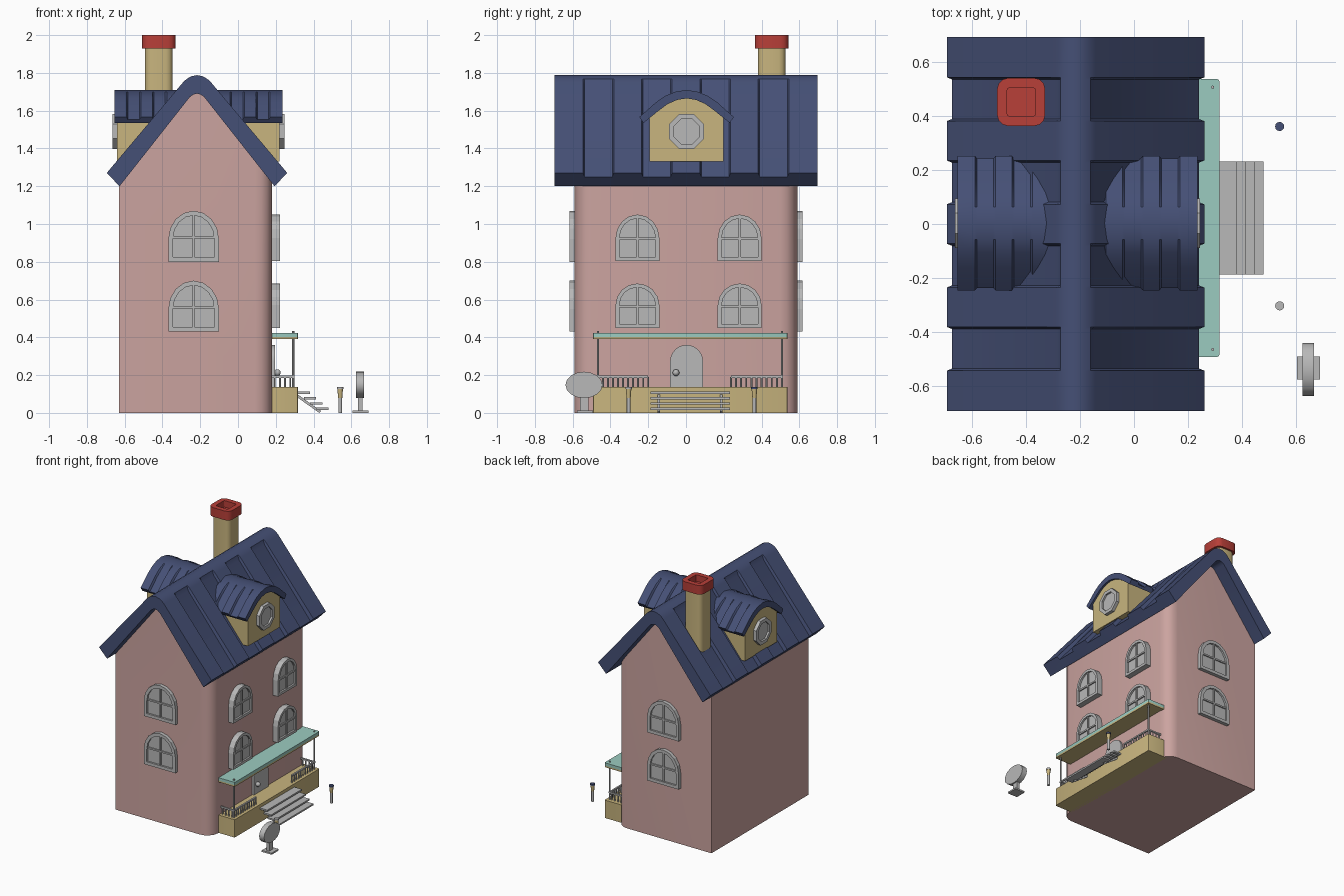
import bpy, bmesh
from math import sin, cos, pi, radians
from mathutils import Vector, Matrix

if "Cube" in bpy.data.objects:
    bpy.data.objects.remove(bpy.data.objects["Cube"])


def material(name, *rgb):
    m = bpy.data.materials.new(name)
    m.use_nodes = True
    m.diffuse_color = (*rgb, 1)
    m.node_tree.nodes["Principled BSDF"].inputs["Base Color"].default_value = (*rgb, 1)
    return m


PINK = material("pink_plaster", 0.60, 0.37, 0.35)
TAN = material("tan_stone", 0.58, 0.46, 0.21)
NAVY = material("navy_roofing", 0.06, 0.08, 0.18)
RED = material("red_clay", 0.48, 0.05, 0.04)
TEAL = material("teal_canopy", 0.33, 0.60, 0.53)
GREY = material("light_grey", 0.48, 0.48, 0.48)

CX = -0.217          # ridge position
WALL_X, WALL_Y = 0.18, 0.59


def finish(name, bm, mat, smooth=True):
    bmesh.ops.recalc_face_normals(bm, faces=bm.faces)
    me = bpy.data.meshes.new(name)
    bm.to_mesh(me)
    bm.free()
    me.materials.append(mat)
    ob = bpy.data.objects.new(name, me)
    bpy.context.collection.objects.link(ob)
    if smooth:
        bpy.ops.object.select_all(action='DESELECT')
        ob.select_set(True)
        bpy.context.view_layer.objects.active = ob
        bpy.ops.object.shade_smooth_by_angle(angle=radians(32))
    return ob


def prism(bm, pts, lo, hi, M=Matrix()):
    """Extrude a 2D outline from lo to hi along local z; returns the end cap."""
    a, b = [[bm.verts.new(M @ Vector((u, v, w))) for u, v in pts] for w in (lo, hi)]
    n = len(pts)
    for i in range(n):
        j = (i + 1) % n
        bm.faces.new((a[i], a[j], b[j], b[i]))
    bm.faces.new(a[::-1])
    return bm.faces.new(b)


def box(bm, x0, x1, y0, y1, z0, z1, M=Matrix()):
    prism(bm, [(x0, y0), (x1, y0), (x1, y1), (x0, y1)], z0, z1, M)


def cylinder(bm, x, y, z0, z1, r0, r1=None, n=12):
    bmesh.ops.create_cone(bm, cap_ends=True, segments=n, radius1=r0,
                          radius2=r0 if r1 is None else r1, depth=z1 - z0,
                          matrix=Matrix.Translation((x, y, (z0 + z1) / 2)))


def rounded_rect(x0, x1, y0, y1, right, left, seg=4):
    pts = []
    for k, (x, y, sx, sy) in enumerate([(x1, y1, -1, -1), (x0, y1, 1, -1),
                                        (x0, y0, 1, 1), (x1, y0, -1, 1)]):
        r = right if sx < 0 else left
        steps = seg if r else 0
        for i in range(steps + 1):
            a = k * pi / 2 + i / max(steps, 1) * pi / 2
            pts.append((x + sx * r + r * cos(a), y + sy * r + r * sin(a)))
    return pts


def facing(w, origin):
    """Local frame on a wall: u along the wall, v up, w outward."""
    w, v = Vector(w), Vector((0, 0, 1))
    m = Matrix((v.cross(w), v, w)).transposed().to_4x4()
    m.translation = origin
    return m


def arch(width, height, spring, seg=8):
    r = width / 2
    return [(-r, 0), (r, 0)] + [(r * cos(pi * i / seg), spring + (height - spring) * sin(pi * i / seg))
                                for i in range(seg + 1)]


def sink(bm, face, rim, depth):
    """Inset a cap and push its middle inward."""
    n = face.normal.copy() if face.normal.length else None
    face.normal_update()
    n = face.normal.copy()
    bmesh.ops.inset_region(bm, faces=[face], thickness=rim, use_even_offset=True)
    new = bmesh.ops.extrude_discrete_faces(bm, faces=[face])["faces"]
    bmesh.ops.translate(bm, verts=new[0].verts, vec=n * -depth)


def framed_window(name, outline, M, depth, rim, bars):
    bm = bmesh.new()
    sink(bm, prism(bm, outline, -0.01, depth, M), rim, 0.014)
    w = max(p[0] for p in outline) - rim
    h = max(p[1] for p in outline)
    if bars:
        box(bm, -0.006, 0.006, rim, h - rim, 0, depth - 0.005, M)
        box(bm, -w, w, h * 0.48 - 0.006, h * 0.48 + 0.006, 0, depth - 0.005, M)
    finish(name, bm, GREY, False)


def banded_roof(name, raised, sunk, start, end, bands, M):
    """Loft two alternating profiles along local z to make raised ribs."""
    bm = bmesh.new()
    step, gap, rings = (end - start) / bands, 0.004, []
    for i in range(bands):
        prof = sunk if i % 2 else raised
        full = prof + [(-u, v) for u, v in reversed(prof) if u > 0]
        for w in (start + i * step + gap * (i > 0), start + (i + 1) * step - gap * (i < bands - 1)):
            rings.append([bm.verts.new(M @ Vector((u, v, w))) for u, v in full])
    n = len(rings[0])
    for a, b in zip(rings, rings[1:]):
        for i in range(n):
            bm.faces.new((a[i], a[(i + 1) % n], b[(i + 1) % n], b[i]))
    bm.faces.new(rings[0])
    bm.faces.new(rings[-1])
    finish(name, bm, NAVY)


# House body: footprint rounded on the porch side, gable cut by two planes
bm = bmesh.new()
prism(bm, rounded_rect(-0.63, WALL_X, -WALL_Y, WALL_Y, 0.09, 0), 0, 1.9)
for s in (-1, 1):
    bmesh.ops.bisect_plane(bm, geom=bm.verts[:] + bm.edges[:] + bm.faces[:], plane_co=(CX, 0, 1.73),
                           plane_no=(s * 0.76, 0, 0.64), clear_outer=True)
    bmesh.ops.holes_fill(bm, edges=[e for e in bm.edges if e.is_boundary])
finish("house_body", bm, PINK)

# Main roof
inner = [(0, 1.69), (0.02, 1.685), (0.038, 1.672), (0.41, 1.2)]
ridge = [(0.055, 1.768), (0.03, 1.782), (0, 1.788)]
banded_roof("main_roof", inner + [(0.478, 1.27), (0.074, 1.75)] + ridge,
            inner + [(0.458, 1.25), (0.068, 1.732)] + ridge,
            -0.695, 0.695, 9, facing((0, 1, 0), (CX, 0, 0)))

# Dormers on both slopes
MX = facing((1, 0, 0), (-0.21, 0.003, 0))
bm = bmesh.new()
prism(bm, [(-0.195, 1.33), (0.195, 1.33), (0.195, 1.57), (0.11, 1.65), (0, 1.69),
           (-0.11, 1.65), (-0.195, 1.57)], -0.43, 0.43, MX)
finish("dormer_walls", bm, TAN, False)
under = [(0, 1.665), (0.05, 1.657), (0.1, 1.635), (0.15, 1.598), (0.228, 1.535)]
crown = [(0.06, 1.7), (0, 1.71)]
banded_roof("dormer_roof", under + [(0.25, 1.566), (0.165, 1.642), (0.115, 1.677)] + crown,
            under + [(0.24, 1.552), (0.157, 1.63), (0.11, 1.665)] + crown, -0.445, 0.445, 13, MX)
octagon = [(0.1 * cos(pi / 8 + i * pi / 4), 0.1 * sin(pi / 8 + i * pi / 4)) for i in range(8)]
for side, s in (("left", 1), ("right", -1)):
    framed_window("dormer_window_" + side, octagon,
                  facing((s, 0, 0), (-0.21 + s * 0.43, 0.003, 1.49)), 0.025, 0.025, False)

# Chimney
bm = bmesh.new()
prism(bm, rounded_rect(-0.493, -0.346, 0.38, 0.527, 0.035, 0.035, 3), 1.4, 1.94)
finish("chimney_shaft", bm, TAN)
bm = bmesh.new()
sink(bm, prism(bm, rounded_rect(-0.508, -0.33, 0.364, 0.542, 0.04, 0.04, 3), 1.93, 2.0), 0.037, 0.05)
finish("chimney_cap", bm, RED)

# Arched windows
for s, side in ((-1, "front"), (1, "back")):
    for z in (0.43, 0.8):
        framed_window(f"{side}_window", arch(0.268, 0.27, 0.12),
                      facing((0, s, 0), (-0.235, s * WALL_Y, z)), 0.027, 0.024, True)
for y in (-0.257, 0.284):
    for z in (0.45, 0.805):
        framed_window("side_window", arch(0.232, 0.235 if z < 0.5 else 0.245, 0.12),
                      facing((1, 0, 0), (WALL_X, y, z)), 0.043, 0.02, True)

# Door and knob
bm = bmesh.new()
prism(bm, arch(0.174, 0.222, 0.135, 12), -0.01, 0.015, facing((1, 0, 0), (WALL_X, 0.003, 0.138)))
finish("door", bm, GREY)
bm = bmesh.new()
bmesh.ops.create_uvsphere(bm, u_segments=12, v_segments=8, radius=0.018,
                          matrix=Matrix.Translation((0.208, -0.053, 0.213)))
finish("door_knob", bm, GREY)

# Porch platform and canopy
Y0, Y1 = -0.493, 0.538
for name, z0, z1, mat in (("porch_platform", 0, 0.137, TAN), ("canopy_underside", 0.39, 0.402, TAN),
                          ("canopy_top", 0.402, 0.424, TEAL)):
    bm = bmesh.new()
    prism(bm, rounded_rect(0.15, 0.317, Y0, Y1, 0.008, 0, 2), z0, z1)
    finish(name, bm, mat)

# Posts and railings
bm = bmesh.new()
for end, gate in ((-0.466, -0.2), (0.508, 0.238)):
    cylinder(bm, 0.292, end, 0.13, 0.433, 0.006, n=8)
    lo, hi = min(end, gate), max(end, gate)
    box(bm, 0.286, 0.298, lo, hi, 0.186, 0.197)
    box(bm, 0.18, 0.298, end - 0.006, end + 0.006, 0.186, 0.197)
    for i in range(11):
        cylinder(bm, 0.292, lo + (hi - lo) * i / 10, 0.13, 0.19, 0.005, n=6)
    for i in range(4):
        cylinder(bm, 0.195 + i * 0.027, end, 0.13, 0.19, 0.005, n=6)
finish("porch_railing", bm, GREY)

# Open stairs with thin stringers
bm = bmesh.new()
for i in range(4):
    x, z = 0.316 + i * 0.033, 0.1 - i * 0.028
    box(bm, x, x + 0.065, -0.188, 0.232, z, z + 0.012)
for y in (-0.15, 0.18):
    prism(bm, [(0.31, 0.085), (0.31, 0.102), (0.44, 0.01), (0.43, 0)], -y - 0.012, -y,
          facing((0, -1, 0), (0, 0, 0)))
finish("porch_stairs", bm, GREY, False)

# Garden lamps
for y, cap in ((0.362, NAVY), (-0.304, GREY)):
    bm = bmesh.new()
    cylinder(bm, 0.541, y, 0, 0.085, 0.01)
    finish("lamp_post", bm, GREY)
    bm = bmesh.new()
    cylinder(bm, 0.541, y, 0.08, 0.13, 0.011, 0.015)
    finish("lamp_head", bm, TAN)
    bm = bmesh.new()
    cylinder(bm, 0.541, y, 0.126, 0.138, 0.017)
    finish("lamp_cap", bm, cap)

# Oval sign on a stand
bm = bmesh.new()
oval = [(0.098 * cos(i * pi / 8), 0.07 * sin(i * pi / 8)) for i in range(16)]
prism(bm, oval, -0.021, 0.021, facing((1, 0, 0), (0.647, -0.54, 0.148)))
finish("sign_board", bm, GREY)
bm = bmesh.new()
box(bm, 0.606, 0.69, -0.577, -0.492, 0, 0.012)
box(bm, 0.636, 0.658, -0.56, -0.515, 0.01, 0.1)
finish("sign_stand", bm, GREY, False)
